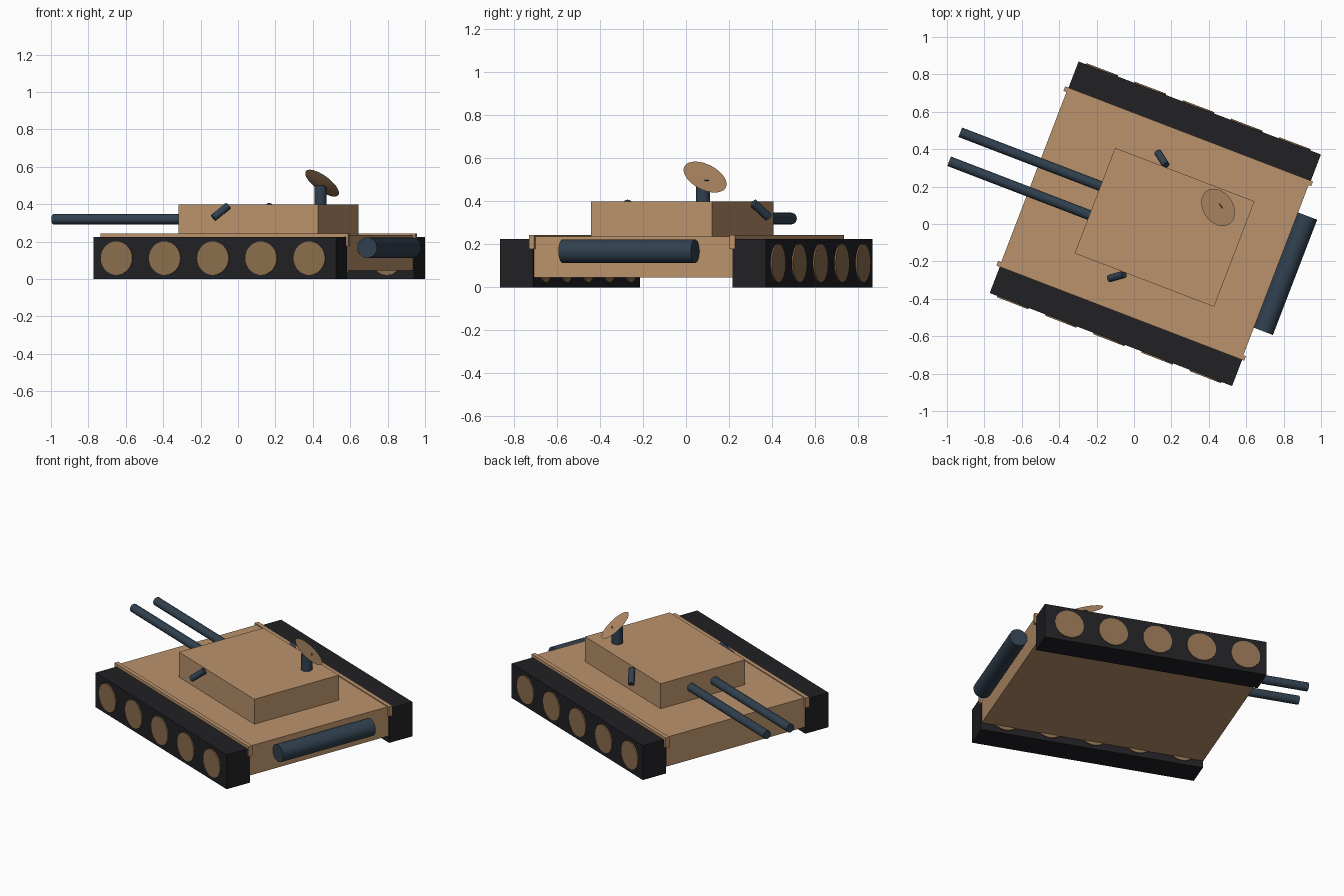
import bpy, math
from mathutils import Vector, Matrix

if "Cube" in bpy.data.objects:
    bpy.data.objects.remove(bpy.data.objects["Cube"])

# Local frame: x runs along the tank (barrels toward -x), y across, then all turned about z
TURN = Matrix.Rotation(math.radians(-21), 4, 'Z')
MID = 0.042          # centre line across the hull


def material(name, rgb):
    m = bpy.data.materials.new(name)
    m.diffuse_color = (*rgb, 1)
    m.use_nodes = True
    m.node_tree.nodes["Principled BSDF"].inputs["Base Color"].default_value = m.diffuse_color
    return m


TAN = material("tan", (0.50, 0.29, 0.15))
BROWN = material("brown", (0.26, 0.155, 0.075))
SLATE = material("slate", (0.03, 0.052, 0.078))
BLACK = material("black", (0.015, 0.015, 0.018))


def finish(name, mat, matrix):
    o = bpy.context.object
    o.name = name
    o.data.materials.append(mat)
    o.data.transform(TURN @ matrix)
    return o


def box(name, mat, x0, x1, y0, y1, z0, z1):
    bpy.ops.mesh.primitive_cube_add(size=1)
    centre = Matrix.Translation(((x0 + x1) / 2, MID + (y0 + y1) / 2, (z0 + z1) / 2))
    size = Matrix.Diagonal((x1 - x0, abs(y1 - y0), z1 - z0, 1))
    return finish(name, mat, centre @ size)


def rod(name, mat, a, b, r0, r1=None, sides=32):
    a, b = Vector(a), Vector(b)
    a.y += MID
    b.y += MID
    bpy.ops.mesh.primitive_cone_add(vertices=sides, radius1=r0,
                                    radius2=r0 if r1 is None else r1,
                                    depth=(b - a).length)
    rot = (b - a).to_track_quat('Z', 'Y').to_matrix().to_4x4()
    o = finish(name, mat, Matrix.Translation((a + b) / 2) @ rot)
    bpy.ops.object.shade_smooth_by_angle()
    return o


# Hull and turret
box("hull", TAN, -0.59, 0.797, -0.495, 0.495, 0.045, 0.237)
box("turret", TAN, -0.24, 0.558, -0.302, 0.302, 0.23, 0.40)

for s, side in ((-1, "left"), (1, "right")):
    # Track with wheels passing through it, and fender strip
    box(f"track_{side}", BLACK, -0.588, 0.80, s * 0.497, s * 0.663, 0, 0.225)
    for i in range(5):
        x = 0.097 + (i - 2) * 0.276
        rod(f"wheel_{side}_{i + 1}", BROWN, (x, s * 0.490, 0.112), (x, s * 0.670, 0.112), 0.09)
    box(f"fender_strip_{side}", TAN, -0.607, 0.812, s * 0.487, s * 0.513, 0.178, 0.243)
    # Main barrel and small side tube
    rod(f"main_barrel_{side}", SLATE, (-0.20, s * 0.083, 0.32), (-1.043, s * 0.083, 0.32), 0.027)
    rod(f"side_tube_{side}", SLATE, (0.047, s * 0.312, 0.392), (-0.018, s * 0.361, 0.327), 0.02)

# Rear drum
rod("rear_drum", SLATE, (0.851, -0.33, 0.168), (0.851, 0.33, 0.168), 0.055)

# Dish on its mast
rod("dish_mast", SLATE, (0.383, 0.19, 0.39), (0.383, 0.19, 0.50), 0.033)
top = Vector((0.388, 0.202, 0.513))
rod("dish", TAN, top - Vector((0.377, 0.55, 0.745)) * 0.015, top, 0.02, 0.108, sides=32)
